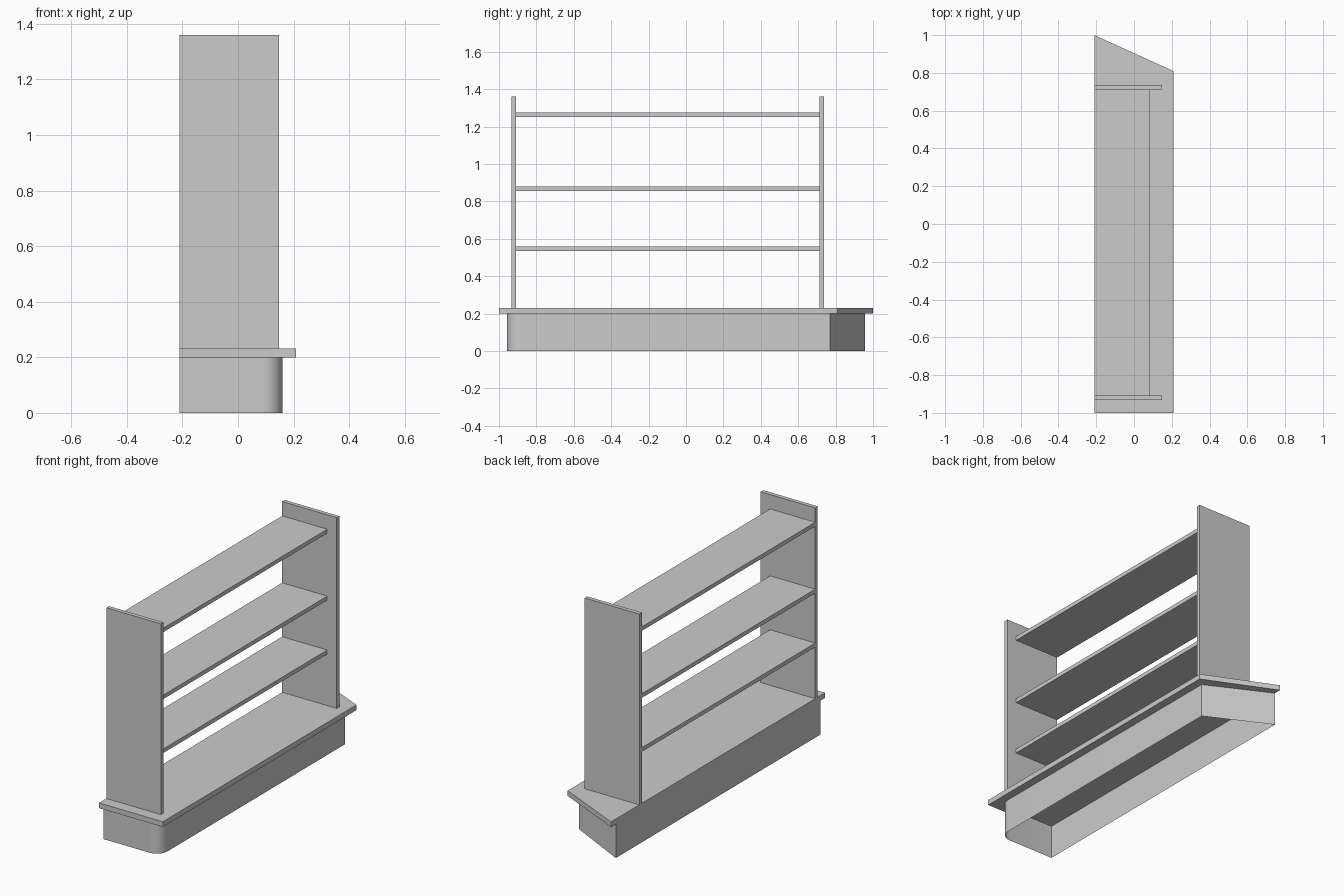
import bpy, bmesh, math

if "Cube" in bpy.data.objects:
    bpy.data.objects.remove(bpy.data.objects["Cube"])

BACK = -0.21


def finish(name, bm):
    bmesh.ops.recalc_face_normals(bm, faces=bm.faces)
    mesh = bpy.data.meshes.new(name)
    bm.to_mesh(mesh)
    bm.free()
    obj = bpy.data.objects.new(name, mesh)
    bpy.context.collection.objects.link(obj)
    return obj


def prism(name, outline, z0, z1, bottom=True):
    """Extrude an xy outline upwards, optionally leaving it open below."""
    bm = bmesh.new()
    low = [bm.verts.new((x, y, z0)) for x, y in outline]
    high = [bm.verts.new((x, y, z1)) for x, y in outline]
    n = len(outline)
    for i in range(n):
        j = (i + 1) % n
        bm.faces.new((low[i], low[j], high[j], high[i]))
    if bottom:
        bm.faces.new(low[::-1])
        bm.faces.new(high)
    return finish(name, bm)


def board(name, x0, x1, y0, y1, z0, z1):
    return prism(name, [(x0, y0), (x1, y0), (x1, y1), (x0, y1)], z0, z1)


# Hollow plinth: thin walls, rounded front corner, slanted far end
r, px, py = 0.07, 0.16, -0.957
corner = [(px - r + r * math.sin(a), py + r - r * math.cos(a))
          for a in (math.radians(11.25 * i) for i in range(9))]
plinth = prism("plinth", [(BACK, py)] + corner + [(px, 0.77), (BACK, 0.956)],
               0, 0.2, bottom=False)
bpy.context.view_layer.objects.active = plinth
plinth.select_set(True)
bpy.ops.object.shade_smooth_by_angle(angle=math.radians(30))
plinth.select_set(False)

# Base slab with slanted far end
prism("base_slab", [(BACK, -1), (0.208, -1), (0.208, 0.81), (BACK, 1)], 0.2, 0.231)

# Upright side panels
for name, y in (("near_side_panel", -0.932), ("far_side_panel", 0.713)):
    board(name, BACK, 0.147, y, y + 0.024, 0.231, 1.36)

# Shelves between the panels
for name, z in (("lower_shelf", 0.536), ("middle_shelf", 0.855), ("upper_shelf", 1.251)):
    board(name, BACK, 0.085, -0.908, 0.713, z, z + 0.024)
